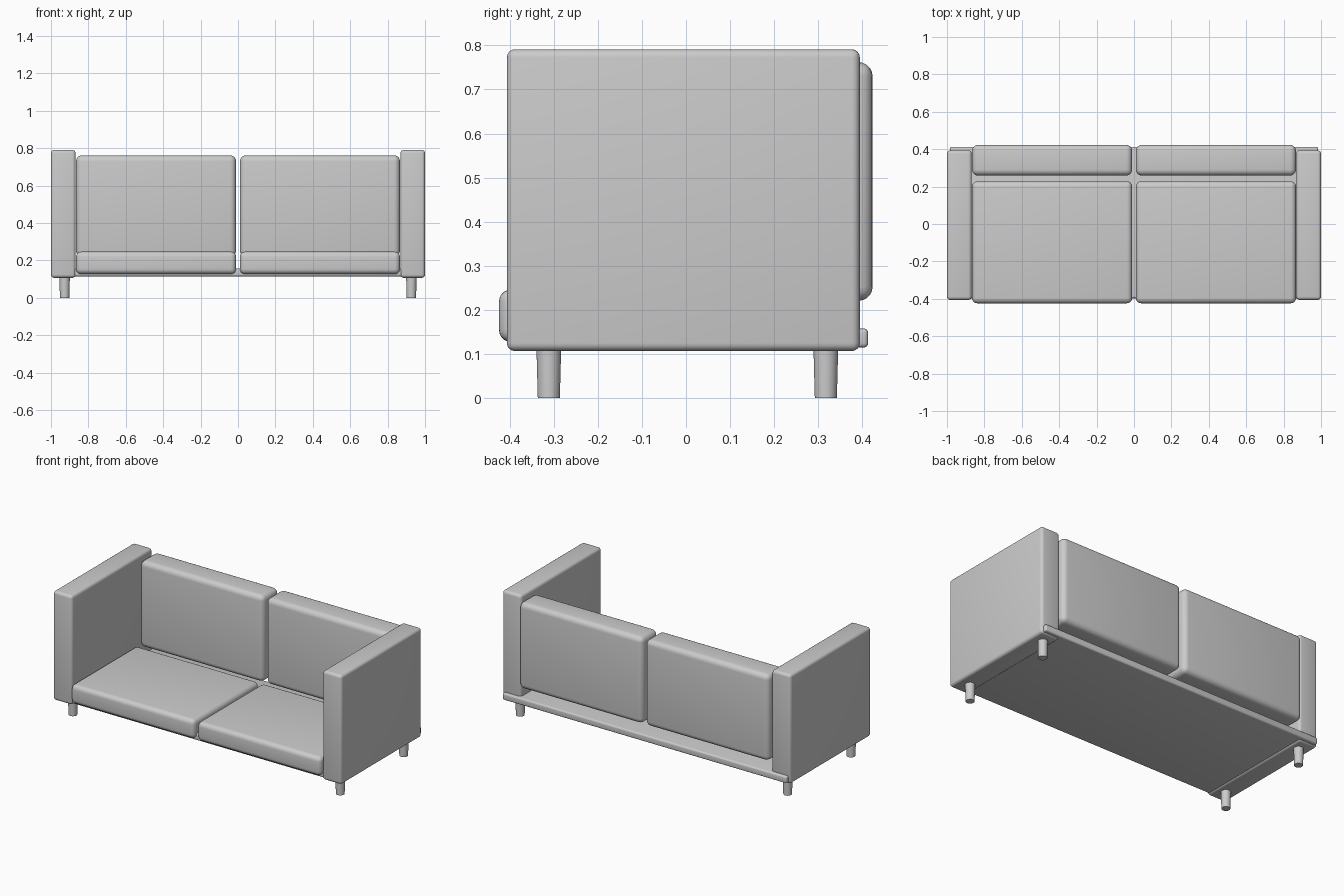
import bpy, math

if "Cube" in bpy.data.objects:
    bpy.data.objects.remove(bpy.data.objects["Cube"])


def finish(obj, name):
    obj.name = name
    bpy.ops.object.shade_smooth_by_angle(angle=math.radians(35))


def rounded_box(name, x, y, z, radius, segments=4):
    """Box from (min, max) ranges with rounded edges."""
    bpy.ops.mesh.primitive_cube_add(size=1, location=[sum(r) / 2 for r in (x, y, z)])
    obj = bpy.context.object
    obj.scale = [r[1] - r[0] for r in (x, y, z)]
    bpy.ops.object.transform_apply(location=False, rotation=False, scale=True)
    bevel = obj.modifiers.new("rounding", 'BEVEL')
    bevel.width = radius
    bevel.segments = segments
    bpy.ops.object.modifier_apply(modifier=bevel.name)
    finish(obj, name)


def leg(name, x, y):
    """Slightly tapered round leg."""
    bpy.ops.mesh.primitive_cone_add(vertices=32, radius1=0.025, radius2=0.028,
                                    depth=0.112, location=(x, y, 0.056))
    finish(bpy.context.object, name)


# Base platform
rounded_box("base", (-0.985, 0.985), (-0.397, 0.413), (0.115, 0.158), 0.01)

for side, s in (("left", -1), ("right", 1)):
    def span(a, b):
        return tuple(sorted((s * a, s * b)))

    # Arm panel
    rounded_box(side + "_arm", span(0.868, 1.0), (-0.406, 0.394), (0.107, 0.791), 0.018)
    # Cushions
    rounded_box(side + "_seat_cushion", span(0.01, 0.866), (-0.424, 0.228), (0.127, 0.247), 0.028, 5)
    rounded_box(side + "_back_cushion", span(0.01, 0.866), (0.259, 0.423), (0.221, 0.762), 0.032, 5)
    # Legs
    leg(side + "_front_leg", s * 0.927, -0.311)
    leg(side + "_back_leg", s * 0.927, 0.317)
